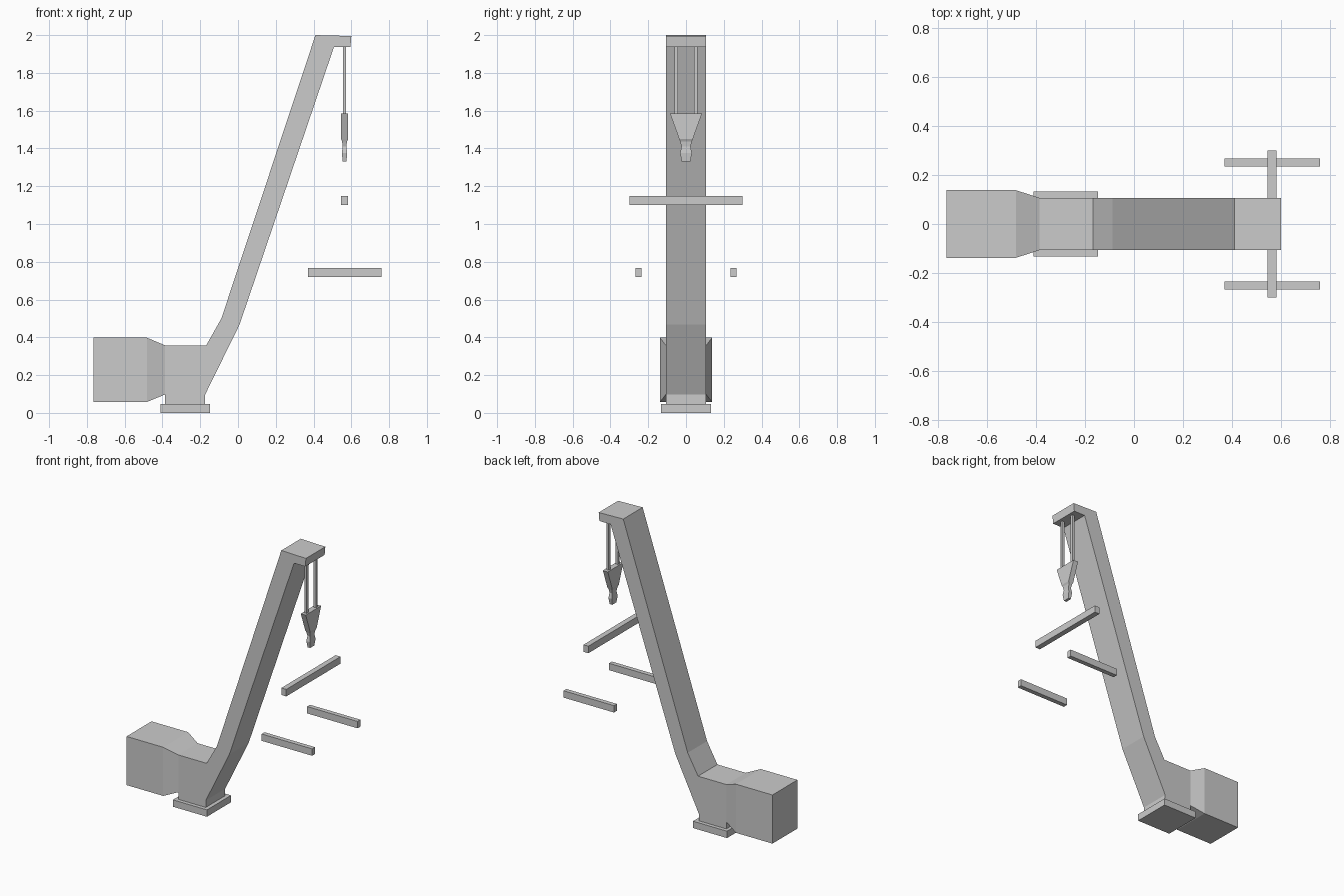
import bpy

if "Cube" in bpy.data.objects:
    bpy.data.objects.remove(bpy.data.objects["Cube"])


def make(name, verts, faces):
    me = bpy.data.meshes.new(name)
    me.from_pydata(verts, [], faces)
    me.update()
    ob = bpy.data.objects.new(name, me)
    bpy.context.collection.objects.link(ob)
    return ob


def loft(name, rings):
    """Skin a list of equal-length rings and cap both ends."""
    n = len(rings[0])
    verts = [v for r in rings for v in r]
    faces = [(k * n + i, k * n + (i + 1) % n, (k + 1) * n + (i + 1) % n, (k + 1) * n + i)
             for k in range(len(rings) - 1) for i in range(n)]
    last = (len(rings) - 1) * n
    faces += [tuple(reversed(range(n))), tuple(range(last, last + n))]
    return make(name, verts, faces)


def box(name, x, y, z):
    return loft(name, [[(x[0], y[0], h), (x[1], y[0], h), (x[1], y[1], h), (x[0], y[1], h)]
                       for h in z])


def section_x(x, hy, z0, z1):
    return [(x, -hy, z0), (x, hy, z0), (x, hy, z1), (x, -hy, z1)]


def section_z(cx, z, hx, hy):
    return [(cx - hx, -hy, z), (cx + hx, -hy, z), (cx + hx, hy, z), (cx - hx, hy, z)]


W = 0.107    # half width of the boom
CX = 0.564   # x of the hoist line

# foot plate
box("base_plate", (-0.41, -0.147), (-0.133, 0.133), (0, 0.048))

# pedestal, leaning boom and head as one side profile
profile = [(-0.387, 0.048), (-0.174, 0.048), (-0.174, 0.097), (0.008, 0.467),
           (0.508, 1.937), (0.595, 1.937), (0.6, 1.995), (0.41, 2.0),
           (-0.088, 0.5), (-0.168, 0.358), (-0.387, 0.358)]
loft("boom", [[(x, y, z) for x, z in profile] for y in (W, -W)])

# counterweight, flaring out from the pedestal
loft("counterweight", [section_x(-0.765, 0.138, 0.058, 0.398),
                       section_x(-0.482, 0.138, 0.058, 0.398),
                       section_x(-0.387, W, 0.097, 0.358)])

# hoist block with hook
loft("hook_block", [section_z(CX, z, hx, hy) for z, hx, hy in (
    (1.33, 0.010, 0.023), (1.375, 0.014, 0.031), (1.41, 0.010, 0.024),
    (1.437, 0.013, 0.031), (1.45, 0.019, 0.036), (1.586, 0.019, 0.085))])

# spreader beam
box("spreader_beam", (0.545, 0.583), (-0.3, 0.3), (1.1, 1.149))

# paired cables and lower lifting bars
for side, s in (("left", 1), ("right", -1)):
    box("cable_" + side, (CX - 0.009, CX + 0.009), sorted((s * 0.042, s * 0.061)), (1.586, 1.937))
    box("lifting_bar_" + side, (0.37, 0.76), sorted((s * 0.235, s * 0.267)), (0.72, 0.768))
